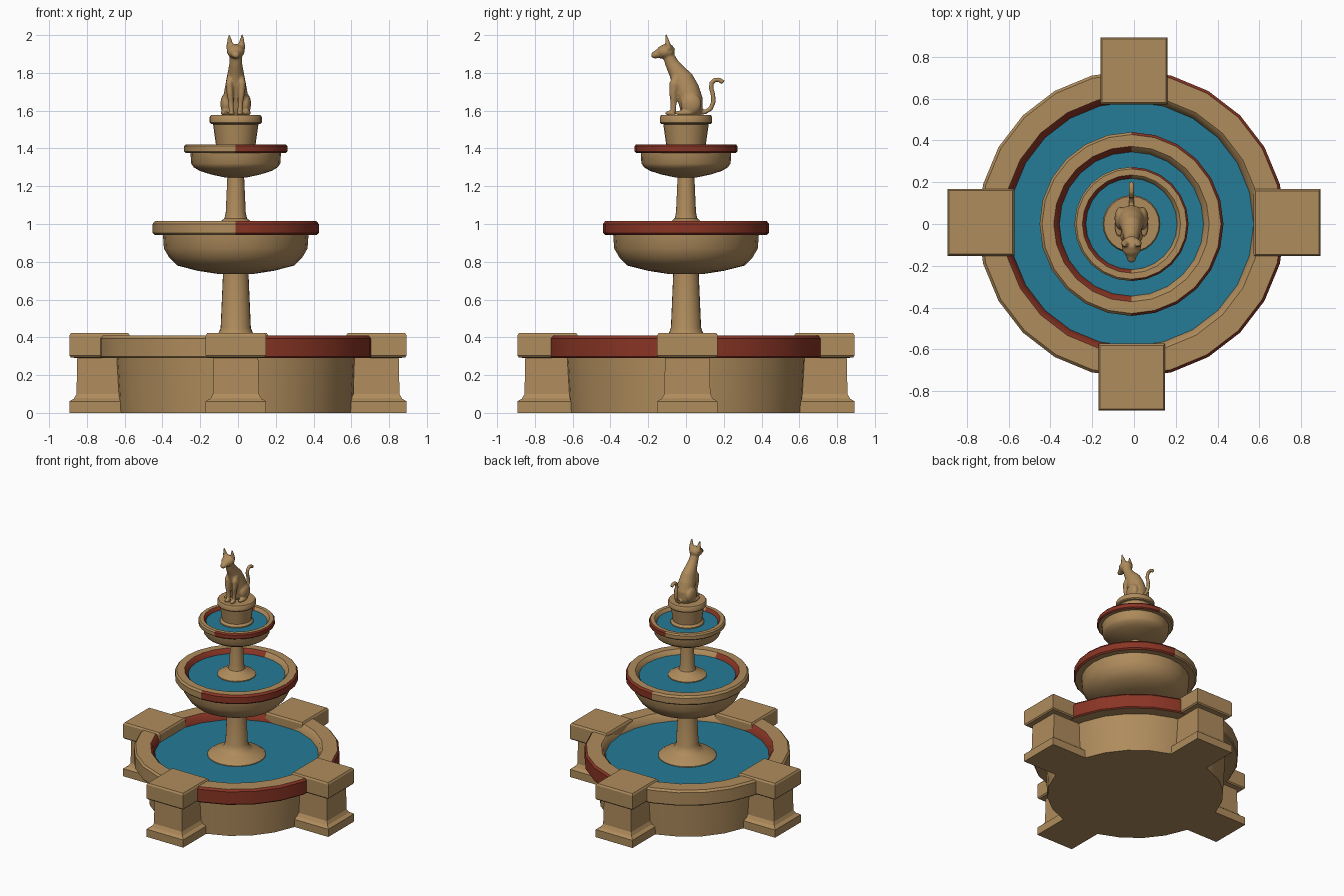
import bpy, bmesh, math
from mathutils import Vector, Matrix

CX = -0.012          # fountain axis sits slightly left of centre
SIDES = 24


def material(name, rgb):
    m = bpy.data.materials.new(name)
    m.diffuse_color = (*rgb, 1)
    return m


STONE = material("sandstone", (0.43, 0.262, 0.108))
RED = material("brick_red", (0.25, 0.035, 0.018))
WATER = material("water_blue", (0.018, 0.2, 0.31))


def finish(bm, name, mats, angle=35):
    bmesh.ops.recalc_face_normals(bm, faces=bm.faces)
    me = bpy.data.meshes.new(name)
    bm.to_mesh(me)
    bm.free()
    for m in mats:
        me.materials.append(m)
    me.shade_smooth()
    me.set_sharp_from_angle(angle=math.radians(angle))
    ob = bpy.data.objects.new(name, me)
    bpy.context.collection.objects.link(ob)
    return ob


def lathe(name, profile, mats, sides=SIDES, centre=(CX, 0), turn=0.0, angle=35):
    """Revolve (radius, z) points; a first point repeated at the end makes a ring."""
    bm = bmesh.new()
    vs = [bm.verts.new((r, 0, z)) for r, z in profile]
    es = [bm.edges.new(p) for p in zip(vs, vs[1:])]
    bmesh.ops.spin(bm, geom=vs + es, cent=(0, 0, 0), axis=(0, 0, 1),
                   angle=2 * math.pi, steps=sides)
    bmesh.ops.remove_doubles(bm, verts=bm.verts, dist=1e-4)
    bmesh.ops.dissolve_degenerate(bm, edges=bm.edges, dist=1e-5)
    bmesh.ops.transform(bm, verts=bm.verts,
                        matrix=Matrix.Translation((*centre, 0)) @ Matrix.Rotation(turn, 4, 'Z'))
    return finish(bm, name, mats, angle)


def rim(name, profile):
    """Rim ring: sides facing +x are red, everything else is stone."""
    ob = lathe(name, profile + profile[:1], [STONE, RED])
    for p in ob.data.polygons:
        if p.normal.x > 0.03 and abs(p.normal.z) < 0.9:
            p.material_index = 1


def water(name, r, z):
    lathe(name, [(0, z - 0.02), (r, z - 0.02), (r, z), (0, z)], [WATER])


# Lower basin
lathe("basin_wall", [(0, 0), (0.628, 0), (0.645, 0.30), (0.59, 0.30), (0.58, 0.25), (0, 0.25)], [STONE])
rim("basin_rim", [(0.635, 0.29), (0.728, 0.29), (0.735, 0.298), (0.735, 0.395), (0.722, 0.41),
                  (0.615, 0.41), (0.60, 0.398), (0.578, 0.33), (0.578, 0.29)])
water("basin_water", 0.59, 0.35)

# Four square piers around the basin
S = math.sqrt(2)
pier = [(0, 0), (0.16, 0), (0.16, 0.06), (0.15, 0.068), (0.136, 0.075), (0.122, 0.10), (0.118, 0.29),
        (0.152, 0.294), (0.16, 0.303), (0.16, 0.41), (0.152, 0.422), (0, 0.422)]
for tag, pos in (("left", (-0.733, 0.008)), ("right", (0.733, 0.007)),
                 ("front", (-0.011, -0.733)), ("back", (0, 0.733))):
    lathe("pier_" + tag, [(r * S, z) for r, z in pier], [STONE], 4, pos, math.pi / 4, 15)

# Lower column with flared foot
lathe("lower_column", [(0, 0.33), (0.21, 0.33), (0.208, 0.355), (0.185, 0.372), (0.125, 0.392),
                       (0.095, 0.412), (0.08, 0.45), (0.067, 0.75), (0, 0.75)], [STONE])

# Middle bowl
lathe("middle_bowl", [(0, 0.735), (0.09, 0.735), (0.20, 0.752), (0.31, 0.78), (0.352, 0.822),
                      (0.38, 0.87), (0.386, 0.95), (0.345, 0.95), (0.33, 0.90), (0, 0.90)], [STONE])
rim("middle_rim", [(0.37, 0.943), (0.43, 0.943), (0.44, 0.953), (0.44, 1.0), (0.428, 1.015),
                   (0.372, 1.015), (0.36, 1.003), (0.336, 0.965), (0.336, 0.943)])
water("middle_water", 0.345, 0.982)

# Upper column with flared foot
lathe("upper_column", [(0, 0.965), (0.14, 0.965), (0.138, 0.988), (0.12, 1.0), (0.078, 1.015),
                       (0.06, 1.03), (0.053, 1.06), (0.044, 1.26), (0, 1.26)], [STONE])

# Upper bowl
lathe("upper_bowl", [(0, 1.245), (0.05, 1.245), (0.13, 1.262), (0.19, 1.281), (0.222, 1.30),
                     (0.236, 1.32), (0.24, 1.385), (0.22, 1.385), (0.21, 1.35), (0, 1.35)], [STONE])
rim("upper_rim", [(0.23, 1.377), (0.265, 1.377), (0.273, 1.384), (0.273, 1.412), (0.264, 1.422),
                  (0.235, 1.422), (0.227, 1.414), (0.214, 1.39), (0.214, 1.377)])
water("upper_water", 0.222, 1.398)

# Pot-shaped pedestal under the statue
lathe("statue_pedestal", [(0, 1.385), (0.122, 1.385), (0.12, 1.405), (0.105, 1.42), (0.12, 1.528),
                          (0.133, 1.531), (0.138, 1.538), (0.138, 1.567), (0.132, 1.576),
                          (0, 1.576)], [STONE])

# Seated cat: overlapping tubes and ellipsoids fused by a voxel remesh
cat = bmesh.new()


def tube(pts, n=16):
    """Loft ellipses through (x, y, z, half width in x, half depth) points."""
    rings, cs = [], [Vector(p[:3]) for p in pts]
    for i, p in enumerate(pts):
        t = cs[min(i + 1, len(cs) - 1)] - cs[max(i - 1, 0)]
        side = Vector((1, 0, 0))
        nrm = t.cross(side).normalized()
        rings.append([cat.verts.new(cs[i] + side * p[3] * math.cos(a) + nrm * p[4] * math.sin(a))
                      for a in (2 * math.pi * k / n for k in range(n))])
    for a, b in zip(rings, rings[1:]):
        for k in range(n):
            cat.faces.new((a[k], a[(k + 1) % n], b[(k + 1) % n], b[k]))
    cat.faces.new(rings[0])
    cat.faces.new(rings[-1])


def blob(c, r):
    bmesh.ops.create_icosphere(cat, subdivisions=3, radius=1,
                               matrix=Matrix.Translation(c) @ Matrix.Diagonal((*r, 1)))


# torso and neck
tube([(0, .03, 1.572, .055, .045), (0, .03, 1.60, .07, .058), (0, .025, 1.65, .07, .066),
      (0, .005, 1.71, .06, .066), (0, -.02, 1.765, .05, .06), (0, -.05, 1.81, .041, .045),
      (0, -.075, 1.85, .034, .036), (0, -.095, 1.895, .032, .03)])
# head and muzzle
tube([(0, -.06, 1.913, .015, .015), (0, -.075, 1.914, .038, .033), (0, -.105, 1.915, .048, .040),
      (0, -.13, 1.908, .042, .034), (0, -.15, 1.90, .027, .024), (0, -.174, 1.893, .019, .017),
      (0, -.184, 1.892, .010, .009)])
# tail
tube([(0, y, z, .013, .013) for y, z in
      ((.06, 1.592), (.10, 1.592), (.13, 1.61), (.145, 1.645), (.143, 1.685), (.133, 1.72),
       (.135, 1.747), (.153, 1.763), (.175, 1.764), (.197, 1.748))], 10)
for s in (-1, 1):
    # ears
    tube([(s * .029, -.09, 1.925, .021, .018), (s * .031, -.097, 1.955, .017, .014),
          (s * .035, -.106, 2.004, .004, .004)], 10)
    # front legs and paws
    tube([(s * .028, -.045, 1.78, .018, .025), (s * .033, -.06, 1.74, .021, .03),
          (s * .03, -.068, 1.69, .018, .021), (s * .025, -.066, 1.64, .014, .016),
          (s * .022, -.068, 1.572, .014, .014)], 12)
    blob((s * .022, -.083, 1.587), (.017, .027, .013))
    # haunches and hind feet
    blob((s * .052, .027, 1.635), (.029, .055, .058))
    blob((s * .06, -.01, 1.588), (.02, .052, .014))

bmesh.ops.translate(cat, verts=cat.verts, vec=(CX, 0, 0))
statue = finish(cat, "cat_statue", [STONE], 180)
rm = statue.modifiers.new("fuse", 'REMESH')
rm.mode = 'VOXEL'
rm.voxel_size = 0.006
rm.use_smooth_shade = True
sm = statue.modifiers.new("soften", 'SMOOTH')
sm.factor = 0.5
sm.iterations = 2
